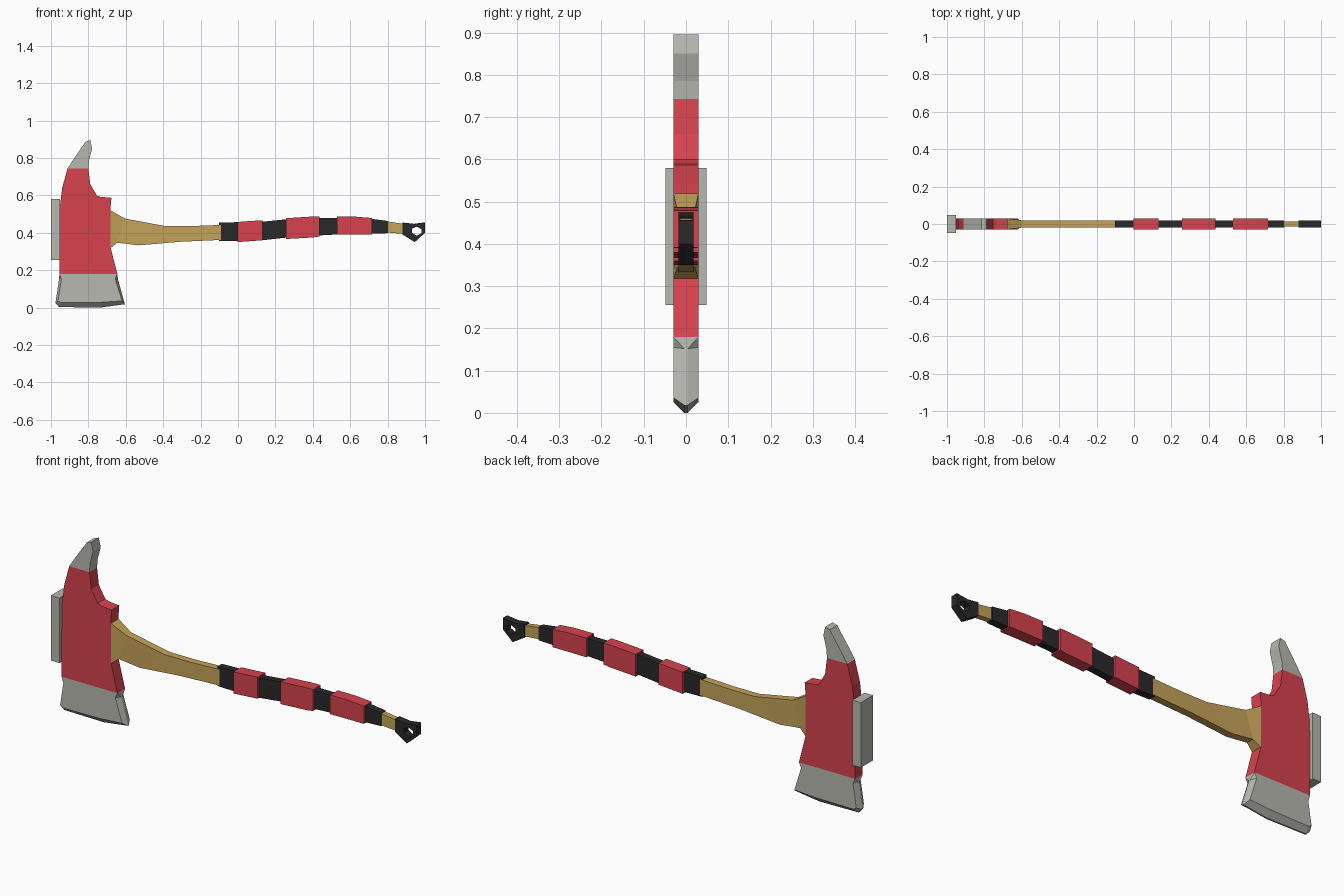
import bpy, bmesh

if "Cube" in bpy.data.objects:
    bpy.data.objects.remove(bpy.data.objects["Cube"])


def material(name, rgb):
    m = bpy.data.materials.new(name)
    m.diffuse_color = (*rgb, 1)
    m.use_nodes = True
    m.node_tree.nodes["Principled BSDF"].inputs["Base Color"].default_value = m.diffuse_color
    return m


RED = material("red paint", (0.68, 0.055, 0.075))
STEEL = material("bare steel", (0.48, 0.48, 0.44))
WOOD = material("yellow wood", (0.56, 0.37, 0.10))
BLACK = material("black rubber", (0.022, 0.022, 0.022))


def finish(name, verts, faces, mat):
    bm = bmesh.new()
    vs = [bm.verts.new(v) for v in verts]
    for f in faces:
        f = list(dict.fromkeys(f))
        if len(f) > 2:
            bm.faces.new([vs[i] for i in f])
    bmesh.ops.recalc_face_normals(bm, faces=bm.faces)
    # split concave outlines cleanly
    bmesh.ops.triangulate(bm, faces=[f for f in bm.faces if len(f.verts) > 4])
    me = bpy.data.meshes.new(name)
    bm.to_mesh(me)
    bm.free()
    me.materials.append(mat)
    ob = bpy.data.objects.new(name, me)
    bpy.context.collection.objects.link(ob)
    return ob


def prism(name, pts, half, mat):
    """Extrude an x-z outline symmetrically in y."""
    n = len(pts)
    verts = [(x, y, z) for y in (-half, half) for x, z in pts]
    faces = [list(range(n)), list(range(n, 2 * n))]
    faces += [(i, (i + 1) % n, (i + 1) % n + n, i + n) for i in range(n)]
    return finish(name, verts, faces, mat)


def bar(name, stations, mat):
    """Loft rectangular sections: x top, z top, x bottom, z bottom, half width."""
    verts, faces = [], []
    for xt, zt, xb, zb, w in stations:
        verts += [(xt, -w, zt), (xt, w, zt), (xb, w, zb), (xb, -w, zb)]
    for s in range(len(stations) - 1):
        a = 4 * s
        faces += [(a + i, a + (i + 1) % 4, a + 4 + (i + 1) % 4, a + 4 + i) for i in range(4)]
    e = len(verts) - 4
    faces += [(0, 1, 2, 3), (e, e + 1, e + 2, e + 3)]
    return finish(name, verts, faces, mat)


# Painted head and steel pick
prism("axe_head", [(-0.955, 0.18), (-0.952, 0.54), (-0.94, 0.64), (-0.912, 0.743),
                   (-0.80, 0.743), (-0.79, 0.66), (-0.755, 0.60), (-0.735, 0.592),
                   (-0.677, 0.587), (-0.681, 0.54), (-0.681, 0.32), (-0.645, 0.18)], 0.03, RED)
prism("pick_tip", [(-0.912, 0.743), (-0.875, 0.80), (-0.815, 0.887), (-0.79, 0.895),
                   (-0.78, 0.85), (-0.797, 0.785), (-0.80, 0.743)], 0.03, STEEL)

# Poll plate on the back of the head
prism("poll_plate", [(-1, 0.255), (-0.953, 0.255), (-0.953, 0.58), (-1, 0.58)], 0.048, STEEL)

# Blade: side outline chamfered to a narrow outer rim
side = [(-0.955, 0.18), (-0.944, 0.152), (-0.962, 0.036), (-0.945, 0.026), (-0.74, 0.028),
        (-0.62, 0.036), (-0.657, 0.155), (-0.645, 0.18)]
rim = [(-0.957, 0.152), (-0.976, 0.024), (-0.957, 0.003), (-0.74, 0.0),
       (-0.605, 0.018), (-0.642, 0.152)]
n, m = len(side), len(rim)
bv = [(x, y, z) for y in (-0.03, 0.03) for x, z in side]
bv += [(x, y, z) for y in (-0.004, 0.004) for x, z in rim]
loops = [list(range(n)),
         [0] + list(range(2 * n, 2 * n + m)) + [n - 1],
         [n] + list(range(2 * n + m, 2 * n + 2 * m)) + [2 * n - 1],
         list(range(n, 2 * n))]
bf = [loops[0], loops[3], (0, n - 1, 2 * n - 1, n)]
for a, b in zip(loops, loops[1:]):
    bf += [(a[i], a[i + 1], b[i + 1], b[i]) for i in range(n - 1)]
finish("blade", bv, bf, STEEL)

# Wooden shaft, flared into the head, and its exposed end
bar("shaft", [(-0.685, 0.522, -0.685, 0.315, 0.03), (-0.605, 0.476, -0.645, 0.347, 0.02),
              (-0.39, 0.436, -0.53, 0.333, 0.018), (-0.25, 0.436, -0.31, 0.352, 0.018),
              (-0.09, 0.442, -0.09, 0.362, 0.018)], WOOD)
bar("shaft_end", [(0.79, 0.462, 0.79, 0.402, 0.014), (0.89, 0.447, 0.89, 0.394, 0.014)], WOOD)

# Black grip core
core = [(-0.102, 0.454, 0.357), (0, 0.457, 0.355), (0.13, 0.459, 0.36), (0.257, 0.472, 0.374),
        (0.435, 0.478, 0.386), (0.53, 0.478, 0.391), (0.717, 0.474, 0.395), (0.803, 0.463, 0.398)]
bar("grip_core", [(x, t, x, b, 0.018) for x, t, b in core], BLACK)

# Raised red grip pads
pads = [[(-0.003, 0.458, 0.35), (0.13, 0.467, 0.36)],
        [(0.257, 0.478, 0.367), (0.40, 0.487, 0.375), (0.435, 0.487, 0.38)],
        [(0.53, 0.486, 0.39), (0.63, 0.486, 0.391), (0.717, 0.479, 0.391)]]
for k, pad in enumerate(pads):
    bar(f"grip_pad_{k + 1}", [(x, t, x, b, 0.03) for x, t, b in pad], RED)

# Pommel with a lanyard hole
outer = [(0.88, 0.455), (0.94, 0.448), (1.0, 0.456), (1.0, 0.40), (0.945, 0.35), (0.88, 0.39)]
inner = [(0.93, 0.422), (0.955, 0.433), (0.98, 0.42), (0.98, 0.397), (0.955, 0.385), (0.93, 0.4)]
rings = [(outer, -0.018), (outer, 0.018), (inner, 0.018), (inner, -0.018)]
pv = [(x, y, z) for ring, y in rings for x, z in ring]
pf = [(6 * r + i, 6 * r + (i + 1) % 6, 6 * ((r + 1) % 4) + (i + 1) % 6, 6 * ((r + 1) % 4) + i)
      for r in range(4) for i in range(6)]
finish("pommel", pv, pf, BLACK)
